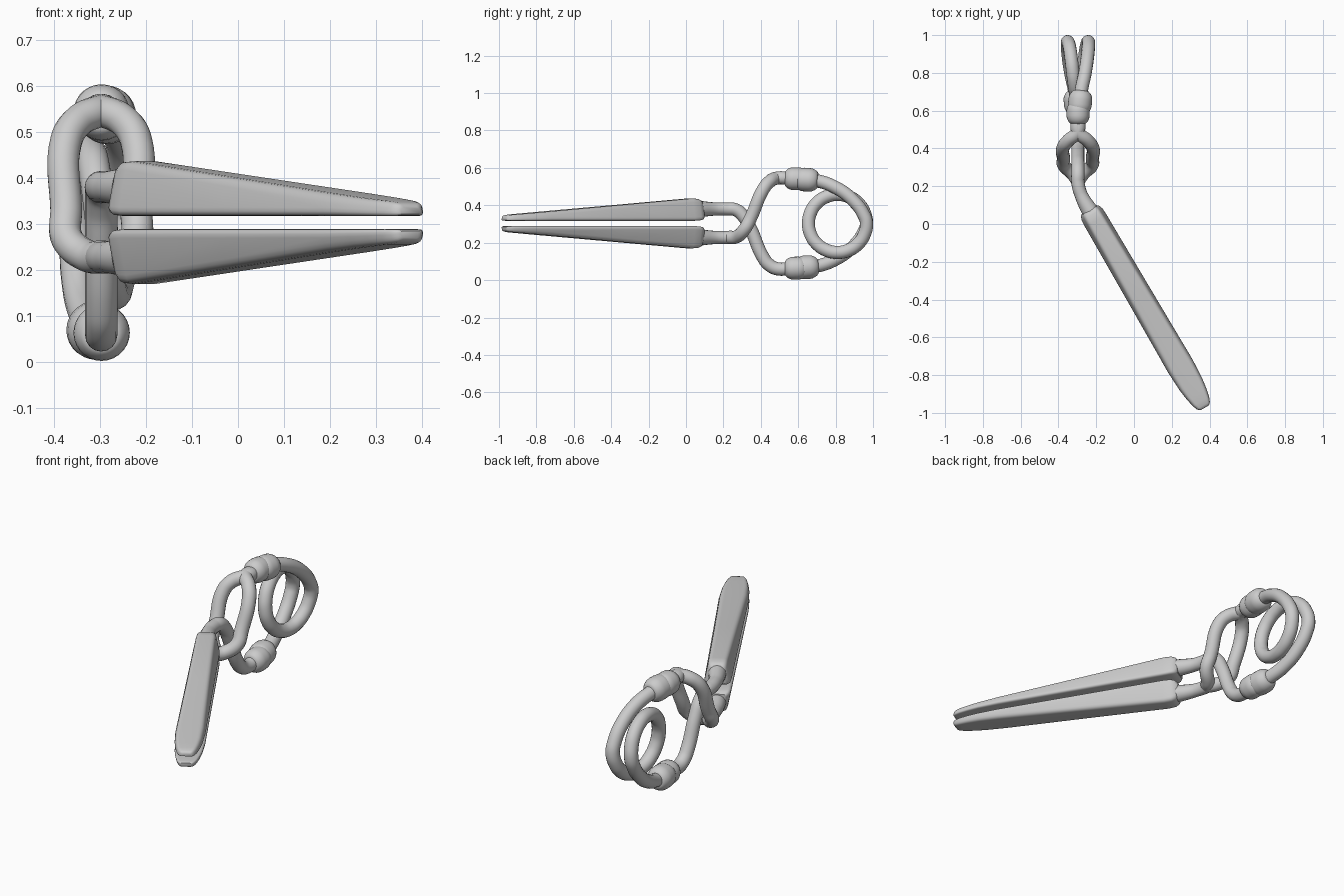
import bpy, bmesh, math
from mathutils import Vector

if "Cube" in bpy.data.objects:
    bpy.data.objects.remove(bpy.data.objects["Cube"])

ZM = 0.303          # mid height, the clip is nearly symmetric about it
R = 0.035           # wire radius
XC = -0.297         # centre of the wire frame


def finish(ob, angle=40):
    bpy.ops.object.select_all(action='DESELECT')
    ob.select_set(True)
    bpy.context.view_layer.objects.active = ob
    if ob.type == 'CURVE':
        bpy.ops.object.convert(target='MESH')
    bpy.ops.object.shade_smooth_by_angle(angle=math.radians(angle))


def wire(name, pts, start=1.0):
    cu = bpy.data.curves.new(name, 'CURVE')
    cu.dimensions = '3D'
    cu.bevel_depth = R
    cu.bevel_resolution = 6
    cu.resolution_u = 8
    cu.use_fill_caps = True
    sp = cu.splines.new('BEZIER')
    sp.bezier_points.add(len(pts) - 1)
    for bp, p in zip(sp.bezier_points, pts):
        bp.co = p
        bp.handle_left_type = bp.handle_right_type = 'AUTO'
    sp.bezier_points[0].radius = start
    ob = bpy.data.objects.new(name, cu)
    bpy.context.collection.objects.link(ob)
    finish(ob)


def mesh_object(name, bm):
    bmesh.ops.recalc_face_normals(bm, faces=bm.faces)
    me = bpy.data.meshes.new(name)
    bm.to_mesh(me)
    bm.free()
    ob = bpy.data.objects.new(name, me)
    bpy.context.collection.objects.link(ob)
    finish(ob)


def loft(name, rings):
    bm = bmesh.new()
    vs = [[bm.verts.new(p) for p in ring] for ring in rings]
    n = len(vs[0])
    for a, b in zip(vs, vs[1:]):
        for i in range(n):
            bm.faces.new((a[i], a[(i + 1) % n], b[(i + 1) % n], b[i]))
    bm.faces.new(vs[0])
    bm.faces.new(vs[-1])
    mesh_object(name, bm)


def rounded(corners, r):
    out = []
    for i, c in enumerate(corners):
        c = Vector(c)
        p, q = Vector(corners[i - 1]), Vector(corners[(i + 1) % len(corners)])
        a, b = c + (p - c).normalized() * r, c + (q - c).normalized() * r
        for k in range(5):
            t = k / 4
            out.append(a * (1 - t) ** 2 + c * 2 * t * (1 - t) + b * t * t)
    return out


# Jaws: tapered rounded-trapezoid lofts, mirrored about mid height
A = Vector((-0.232, 0.068, 0))
U = Vector((0.503, -0.864, 0))
V = Vector((0.864, 0.503, 0))
# distance, half width, height factor
stations = [(-0.012, 0.046, 0.72), (0, 0.060, 0.88), (0.02, 0.067, 0.96),
            (0.06, 0.069, 1), (0.5, 0.073, 1), (0.95, 0.078, 1),
            (1.06, 0.072, 1), (1.12, 0.063, 1), (1.165, 0.053, 1),
            (1.19, 0.043, 0.95), (1.2, 0.035, 0.85), (1.205, 0.026, 0.65)]
for name, s in (("upper_jaw", 1), ("lower_jaw", -1)):
    rings = []
    for u, w, f in stations:
        full = 0.124 - 0.094 * max(u, 0) / 1.205
        h0 = 0.014 + full * (1 - f) * 0.4
        h1 = 0.014 + full * f
        wt = w * (0.64 + 0.2 * max(u, 0) / 1.2)
        r = min(0.02, (h1 - h0) * 0.42, w * 0.4)
        sec = rounded([(-w, h0), (w, h0), (wt, h1), (-wt, h1)], r)
        rings.append([A + U * u + V * p.x + Vector((0, 0, ZM + s * p.y)) for p in sec])
    loft(name, rings)

# Shank of the upper jaw, crossing down through the split shank
side = [(0.265, 0.23), (0.31, 0.268), (0.345, 0.33), (0.41, 0.48),
        (0.443, 0.523), (0.49, 0.546), (0.57, 0.54)]
wire("crossing_shank",
     [(-0.225, 0.055, 0.38), (-0.28, 0.155, 0.38), (XC, 0.22, 0.38)]
     + [(XC, y, 2 * ZM - z) for y, z in side], 1.3)

# Split shank of the lower jaw: stem and two strands forming a window
wire("split_shank_stem",
     [(-0.225, 0.055, 0.228), (-0.28, 0.155, 0.228), (XC, 0.22, 0.228),
      (XC, 0.25, 0.231)], 1.3)
offs = [0.028, 0.074, 0.076, 0.076, 0.05, 0.0, 0.0]
for name, s in (("window_strand_left", -1), ("window_strand_right", 1)):
    wire(name, [(XC, 0.225, 0.228)]
         + [(XC + s * o, y, z) for (y, z), o in zip(side, offs)])

# Coil spring: one full turn with large arcs running to both sleeves
arc = [(0.012, 0.56, 0.54), (0.016, 0.69, 0.533), (0.038, 0.80, 0.495),
       (0.052, 0.895, 0.425), (0.056, 0.95, 0.35)]
pts = [(XC + o, y, z) for o, y, z in arc]
for k in range(17):
    a = -2 * math.pi * k / 16
    pts.append((XC + 0.055 - 0.11 * k / 16, 0.81 + 0.155 * math.cos(a),
                ZM + 0.155 * math.sin(a)))
pts += [(XC - o, y, 2 * ZM - z) for o, y, z in reversed(arc)]
wire("coil_spring", pts)

# Sleeves joining shanks to spring: two overlapping rounded cylinders each
for name, s in (("upper_sleeve", 1), ("lower_sleeve", -1)):
    for part, p, q, rad in (
            ("front", (0, 0.53, 0.24), (0.002, 0.645, 0.238), 0.061),
            ("rear", (s * 0.005, 0.585, 0.238), (s * 0.018, 0.705, 0.23), 0.063)):
        p = Vector((XC + p[0], p[1], ZM + s * p[2]))
        q = Vector((XC + q[0], q[1], ZM + s * q[2]))
        d = (q - p).normalized()
        e = d.cross(Vector((0, 0, 1))).normalized()
        g = d.cross(e)
        prof = [(0, 0.62), (0.06, 0.76), (0.14, 0.87), (0.26, 0.97), (0.38, 1),
                (0.62, 1), (0.74, 0.97), (0.86, 0.87), (0.94, 0.76), (1, 0.62)]
        rings = [[p.lerp(q, t) + (e * math.cos(b) + g * math.sin(b)) * rad * f
                  for b in [2 * math.pi * i / 28 for i in range(28)]]
                 for t, f in prof]
        loft(name + "_" + part, rings)
